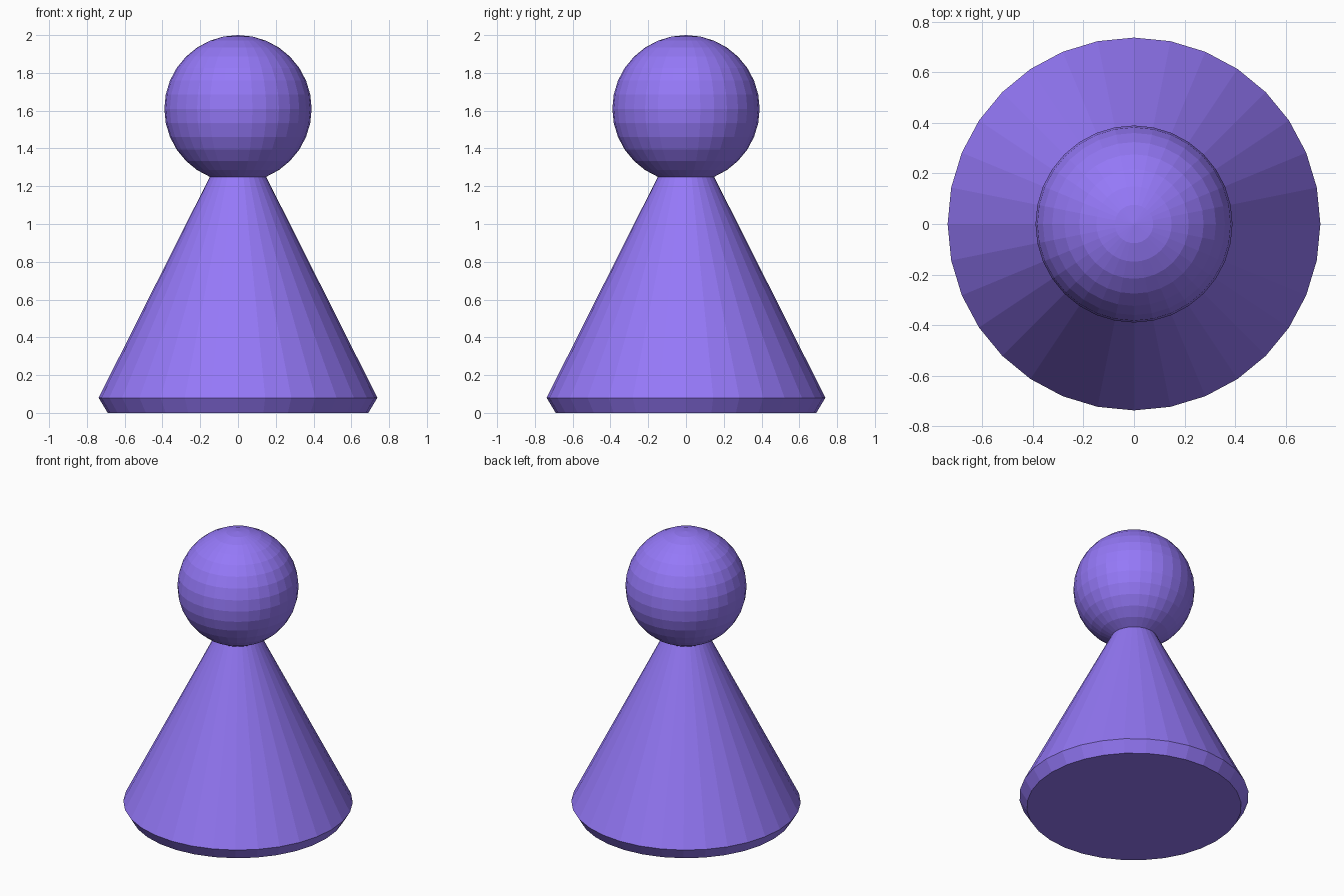
import bpy, bmesh, math

if "Cube" in bpy.data.objects:
    bpy.data.objects.remove(bpy.data.objects["Cube"])

SIDES = 32
HEAD_R, HEAD_Z = 0.39, 1.61

mat = bpy.data.materials.new("purple")
mat.diffuse_color = (0.30, 0.19, 0.94, 1)
mat.use_nodes = True
mat.node_tree.nodes["Principled BSDF"].inputs["Base Color"].default_value = mat.diffuse_color


def lathe(name, profile):
    """Revolve (radius, z) points around z; zero radius makes a pole."""
    bm = bmesh.new()
    verts = [bm.verts.new((r, 0, z)) for r, z in profile]
    edges = [bm.edges.new(pair) for pair in zip(verts, verts[1:])]
    bmesh.ops.spin(bm, geom=verts + edges, cent=(0, 0, 0), axis=(0, 0, 1),
                   angle=math.tau, steps=SIDES, use_duplicate=False)
    bmesh.ops.remove_doubles(bm, verts=bm.verts, dist=1e-4)
    # Close the flat underside with one polygon
    rim = [e for e in bm.edges if e.is_boundary]
    bmesh.ops.contextual_create(bm, geom=rim)
    bmesh.ops.recalc_face_normals(bm, faces=bm.faces)
    mesh = bpy.data.meshes.new(name)
    bm.to_mesh(mesh)
    bm.free()
    mesh.materials.append(mat)
    obj = bpy.data.objects.new(name, mesh)
    bpy.context.collection.objects.link(obj)
    return obj


# Bevelled foot and tapered body up to the neck
body = [(0.69, 0), (0.738, 0.08)]

# Ball head, from the neck ring (22.5 degrees off the lower pole) to the top
head = []
for i in range(2, 17):
    a = math.pi * i / 16
    r = HEAD_R * math.sin(a) if i < 16 else 0
    head.append((r, HEAD_Z - HEAD_R * math.cos(a)))

lathe("pawn_piece", body + head)
